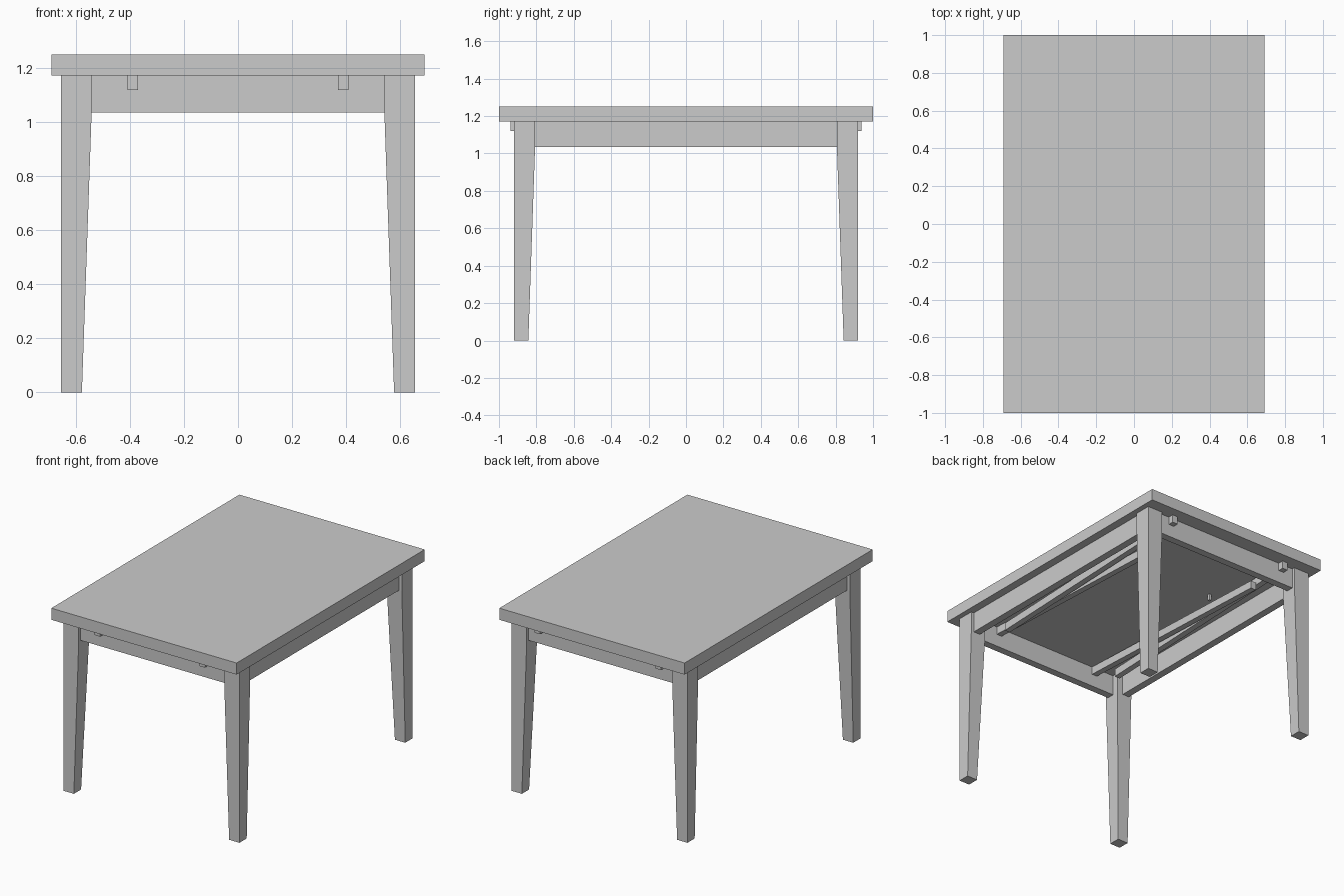
import bpy
import bmesh

if "Cube" in bpy.data.objects:
    bpy.data.objects.remove(bpy.data.objects["Cube"])

GREY = (0.6, 0.6, 0.6, 1)
mat = bpy.data.materials.new("plain grey")
mat.use_nodes = True
mat.diffuse_color = GREY
mat.node_tree.nodes["Principled BSDF"].inputs["Base Color"].default_value = GREY


def finish(name, bm):
    bmesh.ops.recalc_face_normals(bm, faces=bm.faces)
    mesh = bpy.data.meshes.new(name)
    bm.to_mesh(mesh)
    bm.free()
    mesh.materials.append(mat)
    obj = bpy.data.objects.new(name, mesh)
    bpy.context.collection.objects.link(obj)
    return obj


def loft(name, sections):
    """Join rectangular rings of four corners each and cap both ends."""
    bm = bmesh.new()
    rings = [[bm.verts.new(p) for p in s] for s in sections]
    for a, b in zip(rings, rings[1:]):
        for i in range(4):
            j = (i + 1) % 4
            bm.faces.new((a[i], a[j], b[j], b[i]))
    bm.faces.new(rings[0])
    bm.faces.new(rings[-1])
    return finish(name, bm)


def level(x0, x1, y0, y1, z):
    return [(x0, y0, z), (x1, y0, z), (x1, y1, z), (x0, y1, z)]


def box(name, x0, x1, y0, y1, z0, z1):
    return loft(name, [level(x0, x1, y0, y1, z) for z in (z0, z1)])


TOP, UNDER, APRON = 1.25, 1.172, 1.035
LEG_X, LEG_Y = 0.655, 0.92

# Table top
box("table_top", -0.69, 0.69, -1, 1, UNDER, TOP)

# Legs: straight outside, tapered on the two inner sides
for sy, end in ((-1, "front"), (1, "back")):
    for sx, side in ((-1, "right"), (1, "left")):
        loft(f"{end}_{side}_leg", [
            level(sx * (LEG_X - w), sx * LEG_X, sy * (LEG_Y - w), sy * LEG_Y, z)
            for z, w in ((0, 0.077), (APRON, 0.113), (UNDER, 0.113))])

# Aprons between the legs
for s, end, side in ((-1, "front", "right"), (1, "back", "left")):
    box(f"{end}_apron", -0.545, 0.545, s * 0.85, s * 0.90, APRON, UNDER)
    box(f"{side}_apron", s * 0.585, s * 0.635, -0.81, 0.81, APRON, UNDER)

# Sloping runners: level with the top at their own end, lower at the far end
for sy, x, end in ((-1, 0.39, "front"), (1, 0.45, "back")):
    for sx, side in ((-1, "right"), (1, "left")):
        x0, x1 = sx * x - 0.02, sx * x + 0.02
        loft(f"{end}_{side}_runner", [
            [(x0, sy * y, z), (x1, sy * y, z), (x1, sy * y, z + 0.052), (x0, sy * y, z + 0.052)]
            for y, z in ((0.938, 1.12), (0.85, 1.12), (-0.70, 1.06))])

# Small stop pegs under the top
for sx, side in ((-1, "right"), (1, "left")):
    for sy, end in ((-1, "front"), (1, "back")):
        x, y = sx * 0.35, sy * 0.32
        box(f"{end}_{side}_peg", x - 0.008, x + 0.008, y - 0.008, y + 0.008, 1.13, UNDER)
